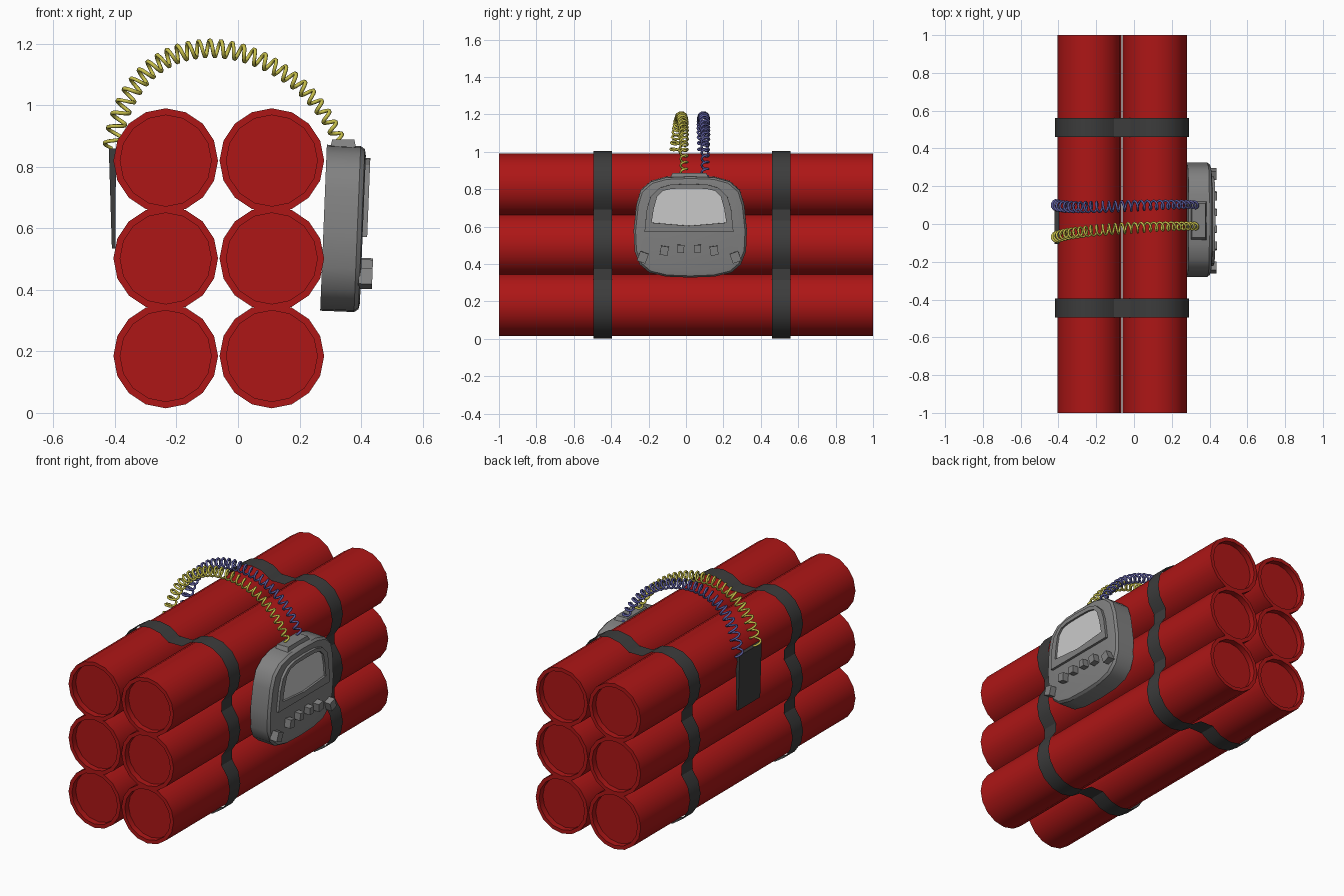
import bpy, bmesh
from math import sin, cos, pi, radians
from mathutils import Vector, Matrix

if "Cube" in bpy.data.objects:
    bpy.data.objects.remove(bpy.data.objects["Cube"])


def mat(name, r, g, b):
    m = bpy.data.materials.new(name)
    m.diffuse_color = (r, g, b, 1)
    m.use_nodes = True
    m.node_tree.nodes["Principled BSDF"].inputs["Base Color"].default_value = m.diffuse_color
    return m


RED = mat("red", 0.42, 0.008, 0.008)
DARK = mat("dark", 0.045, 0.045, 0.045)
YELLOW = mat("yellow", 0.58, 0.53, 0.07)
BLUE = mat("blue", 0.10, 0.10, 0.32)
LIGHT = mat("light_grey", 0.55, 0.55, 0.55)
GREY = mat("grey", 0.22, 0.22, 0.22)


def loft(name, rings, material=None, caps=True, wrap=False, smooth=True, matrix=None):
    """Skin a list of closed rings; caps fill the ends, wrap joins last to first."""
    bm = bmesh.new()
    vs = [[bm.verts.new(p) for p in ring] for ring in rings]
    n = len(rings[0])
    pairs = list(zip(vs, vs[1:])) + ([(vs[-1], vs[0])] if wrap else [])
    for a, b in pairs:
        for i in range(n):
            j = (i + 1) % n
            bm.faces.new((a[i], a[j], b[j], b[i]))
    if caps:
        bm.faces.new(vs[0])
        bm.faces.new(vs[-1])
    bmesh.ops.recalc_face_normals(bm, faces=bm.faces)
    if matrix:
        bm.transform(matrix)
    me = bpy.data.meshes.new(name)
    bm.to_mesh(me)
    bm.free()
    ob = bpy.data.objects.new(name, me)
    bpy.context.collection.objects.link(ob)
    if material:
        me.materials.append(material)
    if smooth:
        bpy.ops.object.select_all(action='DESELECT')
        ob.select_set(True)
        bpy.context.view_layer.objects.active = ob
        bpy.ops.object.shade_smooth_by_angle(angle=radians(32))
    return ob


def mirrored(half):
    """Half outline (first and last point may sit on the axis) to full loop."""
    return half + [(-y, z) for y, z in reversed(half) if y > 1e-6]


def ring(pts, x, s=1.0, inset=0.0):
    """Outline (y, z) placed at depth x."""
    return [(x, y * s, z * s) for y, z in pts]


# red sticks with recessed ends
XS, ZS, R, N = (-0.235, 0.11), (0.185, 0.502, 0.82), 0.17, 16
for i, cx in enumerate(XS):
    for k, cz in enumerate(ZS):
        def circ(r, y):
            return [(cx + r * cos(2 * pi * a / N), y, cz + r * sin(2 * pi * a / N))
                    for a in range(N)]
        loft(f"stick_{i}{k}", [circ(0.148, -0.965), circ(0.148, -1), circ(R, -1),
                               circ(R, 1), circ(0.148, 1), circ(0.148, 0.965)], RED)

# tape bands hugging the bundle
arcs = [(XS[1], ZS[0], -135, 45), (XS[1], ZS[1], -45, 45), (XS[1], ZS[2], -45, 135),
        (XS[0], ZS[2], 45, 225), (XS[0], ZS[1], 135, 225), (XS[0], ZS[0], 135, 315)]
outline = []
for cx, cz, a0, a1 in arcs:
    steps = round((a1 - a0) / 22.5)
    for s in range(steps + 1):
        a = radians(a0 + 22.5 * s)
        outline.append((cx + 0.182 * cos(a), cz + 0.183 * sin(a)))
for name, y in (("front_band", -0.445), ("rear_band", 0.51)):
    loft(name, [[(x, y + d, z) for x, z in outline] for d in (-0.05, 0.05)],
         DARK, caps=False)

# timer case, leaning slightly outward
TILT = Matrix.Translation((0.278, 0.023, 0.602)) @ Matrix.Rotation(radians(2.3), 4, 'Y')
case = mirrored([(0, 0.27), (0.13, 0.265), (0.21, 0.243), (0.265, 0.195), (0.288, 0.12),
                 (0.303, -0.02), (0.298, -0.13), (0.27, -0.20), (0.22, -0.243),
                 (0.13, -0.265), (0, -0.27)])
loft("timer_case", [ring(case, 0), ring(case, 0.11), ring(case, 0.124, 0.965),
                    ring(case, 0.128, 0.89)], GREY, matrix=TILT)

# screen frame and screen
outer = mirrored([(0, 0.232), (0.10, 0.228), (0.16, 0.21), (0.205, 0.165),
                  (0.225, 0.10), (0.238, -0.025), (0, -0.025)])
inner = mirrored([(0, 0.208), (0.09, 0.206), (0.14, 0.195), (0.17, 0.165),
                  (0.188, 0.10), (0.20, 0.025), (0, 0.008)])
FRAME = TILT @ Matrix.Translation((0, -0.007, 0))
loft("screen_frame", [ring(outer, 0.118), ring(outer, 0.143), ring(inner, 0.143),
                      ring(inner, 0.118)], GREY, caps=False, wrap=True, smooth=False,
     matrix=FRAME)
loft("screen", [ring(inner, 0.122), ring(inner, 0.131)], LIGHT, smooth=False, matrix=FRAME)


def box(name, size, material, matrix, top=1.0):
    """Box along local x, tapering to `top` at the far end."""
    x, y, z = size
    sq = [(-y / 2, -z / 2), (y / 2, -z / 2), (y / 2, z / 2), (-y / 2, z / 2)]
    return loft(name, [ring(sq, 0), ring(sq, x, top)], material, smooth=False, matrix=matrix)


# row of buttons, fanned out at the ends
for i, (y, z, ang) in enumerate([(0.045, -0.115, 3), (0.133, -0.125, 9), (0.248, -0.16, 20)]):
    for s in (-1, 1):
        m = (TILT @ Matrix.Translation((0.12, -0.006 + s * y, z))
             @ Matrix.Rotation(radians(s * ang), 4, 'X'))
        box(f"button_{i}_{'left' if s < 0 else 'right'}",
            (0.045, 0.036 + 0.006 * i, 0.042 + 0.006 * i), GREY, m)

# wire socket on top of the case
UP = Matrix.Rotation(radians(-90), 4, 'Y')
box("wire_socket", (0.03, 0.21, 0.085), GREY,
    Matrix.Translation((0.342, 0.018, 0.858)) @ UP, 0.85)

# dark contact plate on the far side
loft("contact_plate", [[(a, -0.105, z0), (b, -0.105, z0), (b, 0.10, z0), (a, 0.10, z0)]
                       for a, b, z0 in ((-0.41, -0.398, 0.535), (-0.42, -0.397, 0.86))],
     DARK, smooth=False)


# coiled wires along a bezier arch
def coil(name, ys, material, turns=28, per=10):
    P = [Vector(p) for p in ((0.335, ys[0], 0.87), (0.19, ys[1], 1.24),
                             (-0.34, ys[2], 1.34), (-0.41, ys[3], 0.86))]
    cu = bpy.data.curves.new(name, 'CURVE')
    cu.dimensions = '3D'
    cu.bevel_depth, cu.bevel_resolution, cu.use_fill_caps = 0.0065, 1, True
    n = turns * per
    sp = cu.splines.new('POLY')
    sp.points.add(n)
    for i in range(n + 1):
        t = i / n
        u = 1 - t
        c = u**3 * P[0] + 3 * u * u * t * P[1] + 3 * u * t * t * P[2] + t**3 * P[3]
        d = (u * u * (P[1] - P[0]) + 2 * u * t * (P[2] - P[1])
             + t * t * (P[3] - P[2])).normalized()
        side = d.cross(Vector((0, 1, 0))).normalized()
        r = 0.017 + 0.010 * min(1, 2 * t)
        a = 2 * pi * i / per
        p = c + r * (cos(a) * Vector((0, 1, 0)) + sin(a) * side)
        sp.points[i].co = (*p, 1)
    ob = bpy.data.objects.new(name, cu)
    bpy.context.collection.objects.link(ob)
    cu.materials.append(material)
    bpy.ops.object.select_all(action='DESELECT')
    ob.select_set(True)
    bpy.context.view_layer.objects.active = ob
    bpy.ops.object.convert(target='MESH')


coil("yellow_wire", (-0.012, -0.005, -0.03, -0.07), YELLOW)
coil("blue_wire", (0.10, 0.115, 0.07, 0.10), BLUE)
